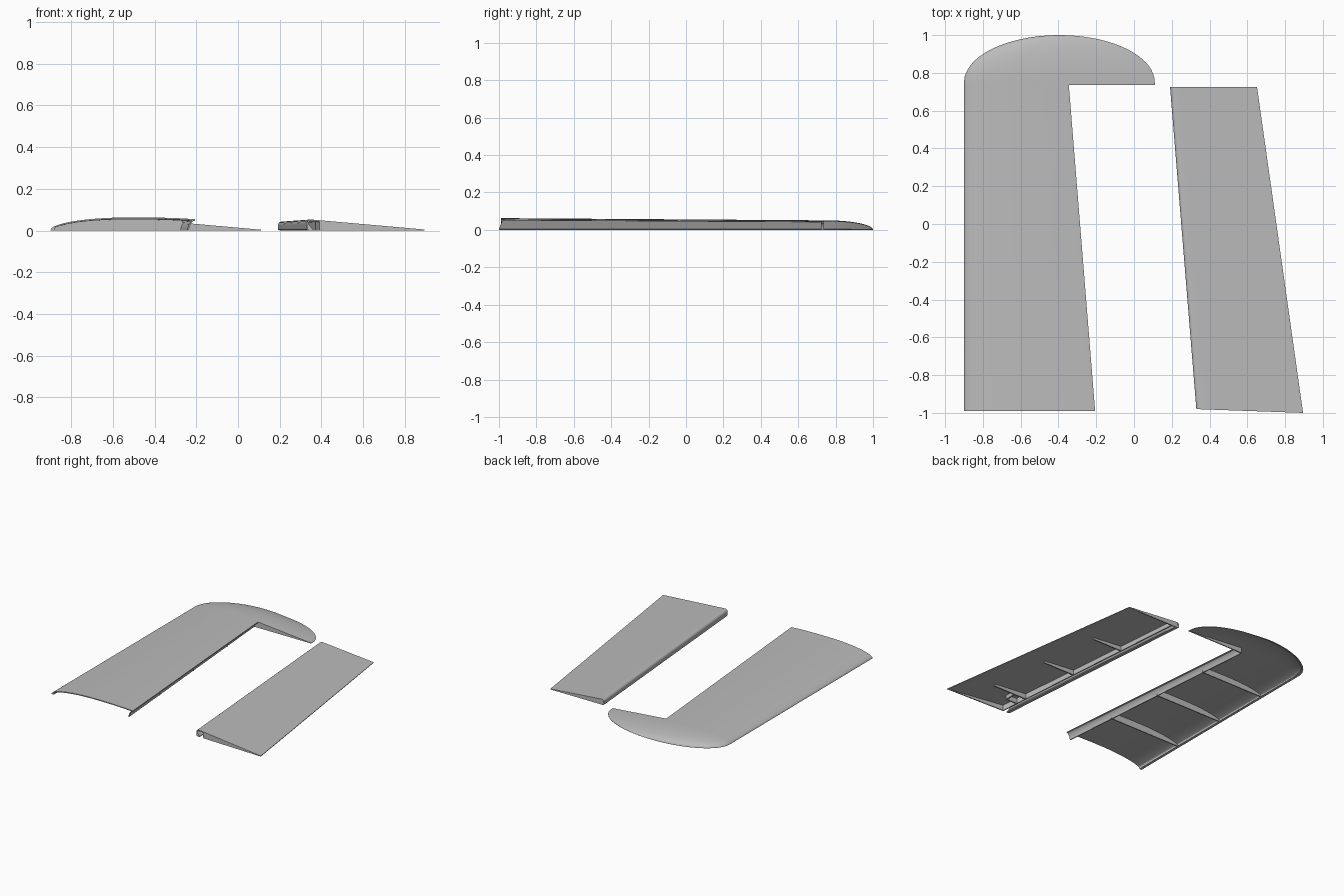
import bpy, bmesh, math

if "Cube" in bpy.data.objects:
    bpy.data.objects.remove(bpy.data.objects["Cube"])

GREY = bpy.data.materials.new("light_grey")
GREY.diffuse_color = (0.5, 0.5, 0.5, 1)
GREY.use_nodes = True
GREY.node_tree.nodes["Principled BSDF"].inputs["Base Color"].default_value = GREY.diffuse_color
ROOT, END = -0.99, 0.735      # span limits of the fixed panel
LE, GAP, T = -0.9, 0.54, 0.007  # leading edge, sideways shift of elevator, skin


def lerp_y(a, b, y):
    """Value a at the root, b at the outer end."""
    return a + (b - a) * (y + 1) / (END + 1)


def hinge(y): return lerp_y(-0.205, -0.345, y)
def trail(y): return lerp_y(0.355, 0.11, y)
def height(y): return lerp_y(0.063, 0.051, y)


def foil(u):
    """Half aerofoil, thickness 0..1 along the chord."""
    if u < 0.3:
        return math.sqrt(max(0, 1 - ((u - 0.3) / 0.3) ** 2))
    if u < 0.55:
        return 1 - 0.13 * ((u - 0.3) / 0.25) ** 3
    return 0.87 - 0.79 * (u - 0.55) / 0.45


def top(x, y):
    return height(y) * foil((x - LE) / (trail(y) - LE))


def loft(name, loops):
    """Join closed loops of equal length and cap both ends."""
    bm = bmesh.new()
    rings = [[bm.verts.new(p) for p in loop] for loop in loops]
    n = len(rings[0])
    for a, b in zip(rings, rings[1:]):
        for i in range(n):
            j = (i + 1) % n
            bm.faces.new((a[i], a[j], b[j], b[i]))
    bm.faces.new(rings[0])
    bm.faces.new(rings[-1])
    bmesh.ops.remove_doubles(bm, verts=bm.verts, dist=1e-5)
    bmesh.ops.dissolve_degenerate(bm, edges=bm.edges, dist=1e-6)
    bmesh.ops.recalc_face_normals(bm, faces=bm.faces)
    me = bpy.data.meshes.new(name)
    bm.to_mesh(me)
    bm.free()
    me.materials.append(GREY)
    ob = bpy.data.objects.new(name, me)
    bpy.context.collection.objects.link(ob)
    bpy.ops.object.select_all(action='DESELECT')
    ob.select_set(True)
    bpy.context.view_layer.objects.active = ob
    bpy.ops.object.shade_smooth_by_angle(angle=math.radians(30))
    return ob


def plate(name, y, thick, outline):
    """Upright plate across the span from an (x, z) outline."""
    return loft(name, [[(x, y + d, z) for x, z in outline]
                       for d in (-thick / 2, thick / 2)])


def under_skin(x0, x1, y, shift=0, n=16):
    """Outline from z = 0 up to the middle of the skin."""
    xs = [x0 + (x1 - x0) * i / n for i in range(n + 1)]
    return ([(x + shift, max(0.001, top(x, y) - T / 2)) for x in xs]
            + [(x1 + shift, 0), (x0 + shift, 0)])


def skin(x0, x1, y, zfun, n=32):
    """Thin upper skin with a solid lip along the leading edge."""
    outer = [(x0 + (x1 - x0) * (i / n) ** 2) for i in range(n + 1)]
    pts = [(x, y, zfun(x)) for x in outer]
    lip = min(x0 + 0.02, x1)
    pts += [(max(x, lip), y, max(0, zfun(x) - T)) for x in reversed(outer)]
    return pts


# Fixed panel skin
loft("stabilizer_skin", [skin(LE, hinge(y), y, lambda x: top(x, y))
                         for y in (ROOT, END)])

# Rounded tip: the end section shrinks along an ellipse
tip = [skin(LE, 0.11, END, lambda x: top(x, END))]
for k in range(17):
    a = math.radians(88.5) * k / 16
    s = math.cos(a)
    x0, w = -0.395 - 0.505 * s, 1.01 * s
    tip.append(skin(x0, x0 + w, 0.75 + 0.25 * math.sin(a),
                    lambda x: height(END) * s * foil((x - x0) / w)))
loft("tip_skin", tip)
plate("tip_notch_wall", END + 0.004, 0.008, under_skin(hinge(END) - 0.03, 0.105, END))


# Hollowed hinge web behind the fixed panel
def cove(y):
    x, h = hinge(y), top(hinge(y), y) - 0.003
    line = [(-0.001, 1), (-0.012, 0.85), (-0.021, 0.6), (-0.027, 0.3), (-0.03, 0)]
    return ([(x + dx, y, h * f) for dx, f in line]
            + [(x + dx - 0.007, y, h * f) for dx, f in reversed(line)])


loft("hinge_web", [cove(ROOT), cove(END)])

# Fixed panel ribs
for i, y in enumerate((-0.57, -0.11, 0.35)):
    plate(f"stabilizer_rib_{i + 1}", y, 0.008,
          under_skin(LE + 0.01, hinge(y) - 0.025, y))

# Elevator skin with rounded nose
E_ROOT, E_END = -1.0, 0.725


def nose(y): return hinge(y) - 0.005


def e_y(x, y):
    """The root edge is slightly skewed."""
    return y + (0.02 * (0.895 - x) / 0.565 if y == E_ROOT else 0)


def elevator(y):
    xn, xt, r = nose(y), trail(y), 0.02
    h = top(xn + r, y)
    pts = [(xn + 0.012, 0), (xn + 0.002, 0.004)]
    out = pts + [(xn + r - r * math.cos(a), h - r + r * math.sin(a))
                 for a in (math.pi / 2 * k / 6 for k in range(7))]
    inn = [(xn + 0.012, 0.0), (xn + 0.009, 0.006)]
    q = r - T
    inn += [(xn + r - q * math.cos(a), h - r + q * math.sin(a))
            for a in (math.pi / 2 * k / 6 for k in range(7))]
    for k in range(1, 17):
        x = xn + r + (xt - xn - r) * k / 16
        out.append((x, top(x, y)))
        inn.append((x, max(0, top(x, y) - T)))
    inn[0] = (xn + 0.03, 0.0)          # bottom flange of the nose
    inn[1] = (xn + 0.03, 0.005)
    return [(x + GAP, e_y(x + GAP, y), z) for x, z in out + inn[::-1]]


loft("elevator_skin", [elevator(E_ROOT), elevator(E_END)])


# Elevator spar
def spar(y):
    x = nose(y) + 0.06
    h = top(x, y) - 0.003
    yy = e_y(x + GAP, y)
    return [(x + GAP + dx, yy, z) for dx, z in ((0, 0), (0.008, 0), (0.008, h), (0, h))]


loft("elevator_spar", [spar(E_ROOT), spar(E_END)])

# Elevator end walls
for name, y, d in (("elevator_root_wall", E_ROOT, 0.008),
                   ("elevator_outer_wall", E_END, -0.008)):
    x0 = nose(y) + (0.06 if y == E_ROOT else 0.012)
    ol = under_skin(x0, trail(y) - 0.01, y, GAP)
    loft(name, [[(x, e_y(x, y) + k * d, z) for x, z in ol] for k in (0, 1)])

# Elevator ribs, reaching part of the chord
for i, y in enumerate((-0.75, -0.27, 0.21)):
    x0 = nose(y) + 0.06
    plate(f"elevator_rib_{i + 1}", y, 0.01,
          under_skin(x0, x0 + 0.6 * (trail(y) - x0), y, GAP))

# Control horn mount beside the inner rib
plate("horn_mount_arm", -0.84, 0.01, [(0.38, 0), (0.48, 0), (0.48, 0.035), (0.38, 0.04)])
plate("horn_mount_bridge", -0.795, 0.09, [(0.47, 0.004), (0.48, 0.004), (0.48, 0.035), (0.47, 0.035)])
